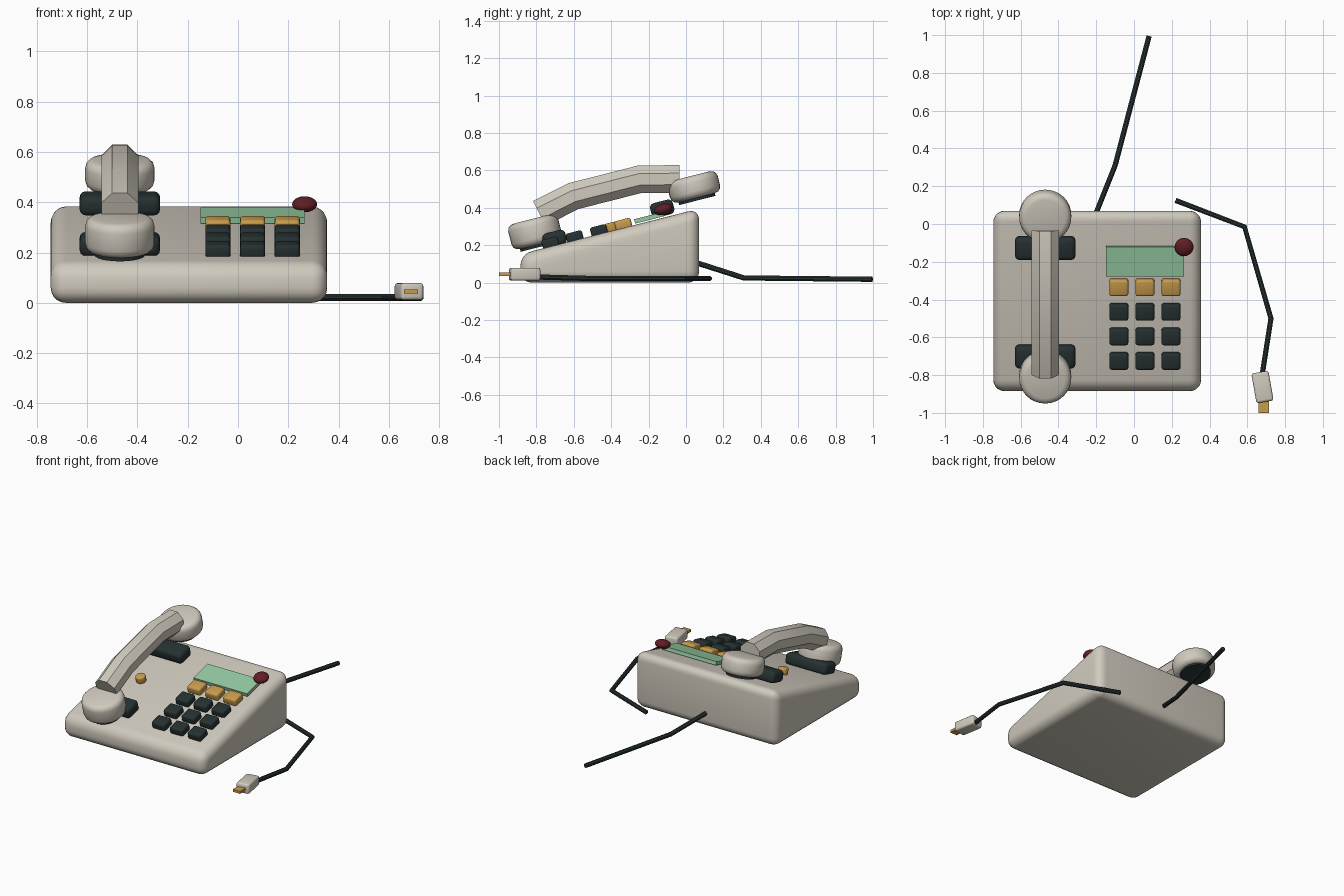
import bpy, bmesh, math
from mathutils import Vector, Matrix

cube = bpy.data.objects.get("Cube")
if cube:
    bpy.data.objects.remove(cube, do_unlink=True)

TILT = math.radians(14.3)


def material(name, rgb):
    m = bpy.data.materials.new(name)
    m.use_nodes = True
    m.diffuse_color = (*rgb, 1)
    m.node_tree.nodes["Principled BSDF"].inputs["Base Color"].default_value = (*rgb, 1)
    return m


BEIGE = material("warm beige", (0.63, 0.59, 0.51))
DARK = material("dark slate", (0.02, 0.031, 0.032))
GOLD = material("amber gold", (0.58, 0.33, 0.07))
GREEN = material("screen green", (0.30, 0.59, 0.36))
RED = material("deep red", (0.12, 0.013, 0.018))


def finish(name, bm, mat, bevel=0, segments=3):
    bmesh.ops.recalc_face_normals(bm, faces=bm.faces)
    mesh = bpy.data.meshes.new(name)
    bm.to_mesh(mesh)
    bm.free()
    mesh.materials.append(mat)
    ob = bpy.data.objects.new(name, mesh)
    bpy.context.collection.objects.link(ob)
    bpy.ops.object.select_all(action="DESELECT")
    ob.select_set(True)
    bpy.context.view_layer.objects.active = ob
    if bevel:
        mod = ob.modifiers.new("rounding", "BEVEL")
        mod.width, mod.segments = bevel, segments
        mod.limit_method = "ANGLE"
        bpy.ops.object.modifier_apply(modifier=mod.name)
    bpy.ops.object.shade_smooth_by_angle(angle=math.radians(40))
    return ob


def place(center, tilt=0, turn=0):
    return (Matrix.Translation(center) @ Matrix.Rotation(turn, 4, "Z")
            @ Matrix.Rotation(tilt, 4, "X"))


def box(name, center, size, mat, bevel=0, tilt=0, turn=0, segments=3):
    bm = bmesh.new()
    bmesh.ops.create_cube(bm, size=1)
    bm.transform(place(center, tilt, turn) @ Matrix.Diagonal((*size, 1)))
    return finish(name, bm, mat, bevel, segments)


def disc(name, center, radius, height, mat, bevel=0, tilt=0, sides=32):
    bm = bmesh.new()
    bmesh.ops.create_cone(bm, cap_ends=True, segments=sides, radius1=radius,
                          radius2=radius, depth=height)
    bm.transform(place(center, tilt))
    return finish(name, bm, mat, bevel)


def tube(name, path, radius, mat, sides=8):
    # Mitred sweep of a regular polygon along a path
    pts = [Vector(p) for p in path]
    bm = bmesh.new()
    rings = []
    for i, p in enumerate(pts):
        before = (p - pts[i - 1]).normalized() if i else None
        after = (pts[i + 1] - p).normalized() if i < len(pts) - 1 else None
        along = ((before or after) + (after or before)).normalized()
        side = along.cross(Vector((0, 0, 1))).normalized()
        up = side.cross(along)
        ring = []
        for k in range(sides):
            a = 2 * math.pi * (k + 0.5) / sides
            ring.append(bm.verts.new(p + radius * (side * math.cos(a) + up * math.sin(a))))
        rings.append(ring)
    for r, s in zip(rings, rings[1:]):
        for k in range(sides):
            n = (k + 1) % sides
            bm.faces.new((r[k], r[n], s[n], s[k]))
    bm.faces.new(rings[0])
    bm.faces.new(rings[-1])
    return finish(name, bm, mat)


def deck(y):
    # Height of the sloping top
    return 0.17 + 0.255 * (y + 0.816)


# Wedge-shaped body
profile = [(-0.885, 0), (0.07, 0), (0.07, deck(0.07)), (-0.885, deck(-0.885))]
bm = bmesh.new()
outline = bm.faces.new([bm.verts.new((-0.745, y, z)) for y, z in profile])
extruded = bmesh.ops.extrude_face_region(bm, geom=[outline])
bmesh.ops.translate(bm, vec=(1.1, 0, 0),
                    verts=[v for v in extruded["geom"] if isinstance(v, bmesh.types.BMVert)])
finish("body", bm, BEIGE, 0.06, 5)

# Screen, status lamp and hook switch
box("screen", (0.058, -0.197, 0.347), (0.415, 0.16, 0.024), GREEN, tilt=TILT)
bm = bmesh.new()
bmesh.ops.create_uvsphere(bm, u_segments=24, v_segments=12, radius=0.05)
bm.transform(place((0.265, -0.122, 0.392), TILT) @ Matrix.Diagonal((1, 1, 0.6, 1)))
finish("lamp", bm, RED)
disc("hook_switch", (-0.47, -0.4, deck(-0.4) + 0.02), 0.033, 0.05, GOLD, 0.01, TILT, 16)

# Keypad: one amber row above three dark rows
for row in range(4):
    y = -0.335 - 0.13 * row
    for col in range(3):
        box(f"key_{row}_{col}", (-0.08 + 0.138 * col, y, deck(y) + 0.018),
            (0.1, 0.09, 0.055), DARK if row else GOLD, 0.013, TILT)

# Cradles
for name, y, lift in (("rear_cradle", -0.127, 0.05), ("front_cradle", -0.702, 0.035)):
    box(name, (-0.47, y, deck(y) + lift), (0.32, 0.125, 0.08), DARK, 0.025, TILT)

# Handset: arched handle with a rounded cap at each end
tube("handset_handle", [(-0.47, -0.785, 0.37), (-0.47, -0.60, 0.463),
                        (-0.47, -0.25, 0.552), (-0.47, -0.035, 0.555)], 0.08, BEIGE)
axis = Matrix.Rotation(TILT, 3, "X") @ Vector((0, 0, 1))
for name, y, z, height in (("mouthpiece", -0.808, 0.272, 0.14), ("earpiece", 0.042, 0.512, 0.12)):
    center = Vector((-0.47, y, z))
    disc(name, center, 0.138, height, BEIGE, 0.035, TILT)
    disc(name + "_grille", center - axis * (height / 2 + 0.003), 0.1, 0.024, DARK, 0, TILT)

# Cords
tube("power_cord", [(-0.2, 0.06, 0.105), (-0.10, 0.31, 0.025), (0.08, 0.995, 0.018)], 0.015, DARK)
tube("plug_cord", [(0.22, 0.125, 0.022), (0.585, -0.015, 0.022),
                   (0.725, -0.5, 0.022), (0.68, -0.79, 0.03)], 0.015, DARK)

# Plug
box("plug", (0.68, -0.863, 0.045), (0.092, 0.16, 0.068), BEIGE, 0.013, turn=math.radians(10))
box("plug_contact", (0.688, -0.965, 0.045), (0.056, 0.07, 0.017), GOLD)
